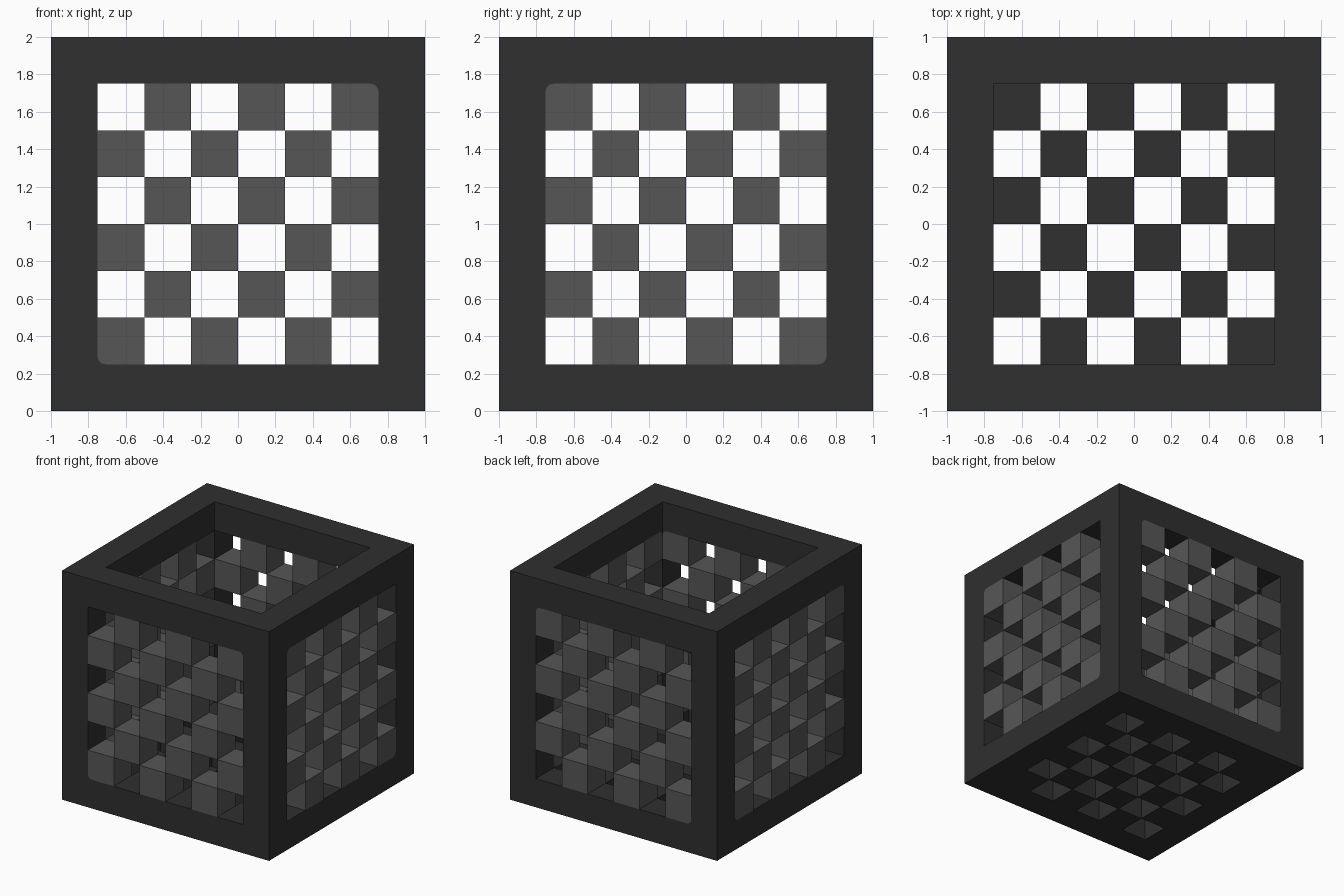
import bpy
import bmesh
import math
from itertools import product

if "Cube" in bpy.data.objects:
    bpy.data.objects.remove(bpy.data.objects["Cube"], do_unlink=True)

N, S = 8, 0.25          # modules per side, module size
HALF = N * S / 2
R = 0.04                # radius of the rounded panel corners
INNER = range(1, N - 1)
ENDS = (0, N - 1)


def material(name, value):
    mat = bpy.data.materials.new(name)
    colour = (value, value, value, 1.0)
    mat.diffuse_color = colour
    mat.use_nodes = True
    bsdf = mat.node_tree.nodes["Principled BSDF"]
    bsdf.inputs["Base Color"].default_value = colour
    bsdf.inputs["Roughness"].default_value = 0.7
    return mat


charcoal = material("charcoal", 0.029)
grey = material("mid grey", 0.094)


def make_object(name, bm, mat):
    mesh = bpy.data.meshes.new(name)
    bm.to_mesh(mesh)
    bm.free()
    mesh.materials.append(mat)
    obj = bpy.data.objects.new(name, mesh)
    bpy.context.collection.objects.link(obj)
    return obj


def place(p):
    return (p[0] * S - HALF, p[1] * S - HALF, p[2] * S)


def block_shell(cells):
    """Outer skin of a set of cubic modules."""
    bm = bmesh.new()
    for cell in cells:
        for axis, side in product(range(3), (0, 1)):
            neighbour = list(cell)
            neighbour[axis] += 2 * side - 1
            if tuple(neighbour) in cells:
                continue
            corners = []
            for u, v in ((0, 0), (1, 0), (1, 1), (0, 1)):
                p = list(cell)
                p[axis] += side
                p[(axis + 1) % 3] += u
                p[(axis + 2) % 3] += v
                corners.append(bm.verts.new(place(p)))
            bm.faces.new(corners if side else corners[::-1])
    bmesh.ops.remove_doubles(bm, verts=bm.verts[:], dist=0.001)
    return bm


# Frame: twelve bars plus a floor pierced by a checkerboard of holes
frame = {c for c in product(range(N), repeat=3) if sum(v in ENDS for v in c) >= 2}
frame |= {(i, j, 0) for i in INNER for j in INNER if (i + j) % 2}
make_object("frame_and_floor", block_shell(frame), charcoal)


def wall_panel(name, axis, layer):
    """Checkerboard of blocks in one side opening, outer corners rounded."""
    other = 1 - axis
    cells = set()
    for u, k in product(INNER, INNER):
        if (u + k) % 2 == (1 if axis == 0 else 0):
            cell = [0, 0, k]
            cell[axis], cell[other] = layer, u
            cells.add(tuple(cell))
    bm = block_shell(cells)
    limit = HALF - S - 0.001
    edges = [e for e in bm.edges
             if all(abs(v.co[other]) > limit and abs(v.co.z - HALF) > limit
                    for v in e.verts)
             and abs(e.verts[0].co[axis] - e.verts[1].co[axis]) > 0.1]
    bmesh.ops.bevel(bm, geom=edges, offset=R, segments=4, profile=0.5,
                    affect='EDGES')
    make_object(name, bm, grey)


for name, axis, layer in (("front_blocks", 1, 0), ("back_blocks", 1, N - 1),
                          ("right_blocks", 0, 0), ("left_blocks", 0, N - 1)):
    wall_panel(name, axis, layer)

# Frame fillets that fill the rounded corners of the panels
bm = bmesh.new()
for axis, side, sz in product((0, 1), (-1, 1), (-1, 1)):
    su = sz if axis == 1 else -sz
    edge = HALF - S
    outline = [(edge, edge)]
    for n in range(5):
        a = n * math.pi / 8
        outline.append((edge - R + R * math.cos(a), edge - R + R * math.sin(a)))
    rings = []
    for depth in (edge, HALF):
        ring = []
        for u, w in outline:
            p = [0, 0, HALF + sz * w]
            p[axis], p[1 - axis] = side * depth, su * u
            ring.append(bm.verts.new(p))
        rings.append(ring)
        bm.faces.new(ring)
    count = len(outline)
    for n in range(count):
        m = (n + 1) % count
        bm.faces.new((rings[0][n], rings[0][m], rings[1][m], rings[1][n]))
bmesh.ops.recalc_face_normals(bm, faces=bm.faces[:])
make_object("corner_fillets", bm, charcoal)
